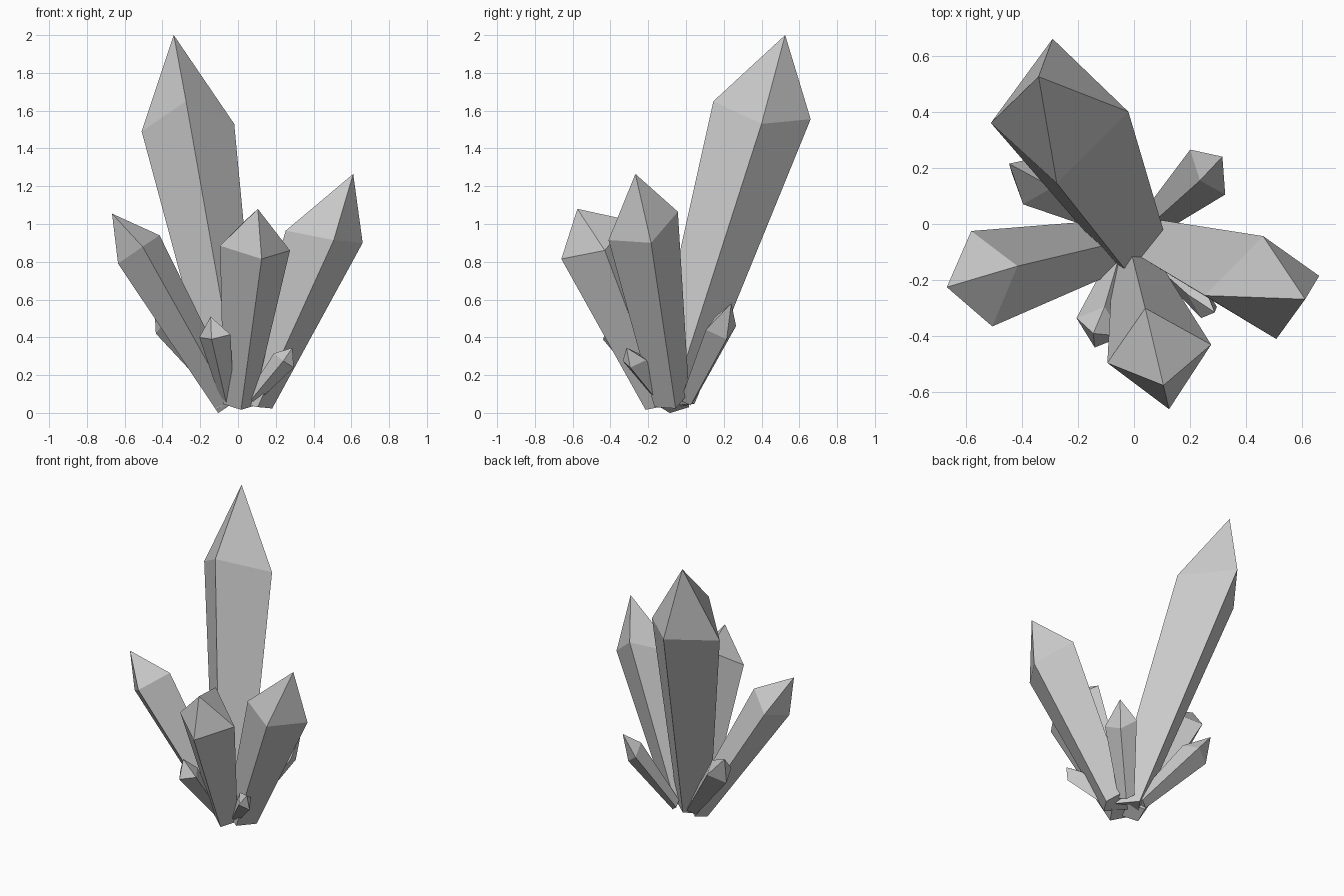
import bpy
import bmesh
from mathutils import Vector

if "Cube" in bpy.data.objects:
    bpy.data.objects.remove(bpy.data.objects["Cube"])


def crystal(name, tip, ring, foot, taper=0.5):
    """Four-sided crystal: pointed cap, shoulder ring and a narrower foot."""
    ring = [Vector(p) for p in ring]
    if len(ring) == 3:                       # complete the parallelogram
        ring.append(ring[0] + ring[2] - ring[1])
    mid = sum(ring, Vector()) / 4
    bm = bmesh.new()
    top = bm.verts.new(tip)
    upper = [bm.verts.new(p) for p in ring]
    lower = [bm.verts.new(Vector(foot) + (p - mid) * taper) for p in ring]
    for i in range(4):
        j = (i + 1) % 4
        bm.faces.new((upper[i], upper[j], top))
        bm.faces.new((lower[i], lower[j], upper[j], upper[i]))
    bm.faces.new(lower[::-1])
    bmesh.ops.recalc_face_normals(bm, faces=bm.faces)
    mesh = bpy.data.meshes.new(name)
    bm.to_mesh(mesh)
    bm.free()
    bpy.context.collection.objects.link(bpy.data.objects.new(name, mesh))


# Tall leaning crystal
crystal("tall_crystal", (-.34, .525, 2.0),
        [(-.51, .36, 1.49), (-.275, .145, 1.65), (-.02, .40, 1.53), (-.29, .66, 1.555)],
        (0, -.083, .05), .48)

# Three medium crystals around it
crystal("left_crystal", (-.667, -.225, 1.055),
        [(-.58, -.025, .85), (-.415, -.15, .94), (-.505, -.365, .88), (-.635, -.22, .79)],
        (-.052, -.07, .038), .52)
crystal("front_crystal", (.105, -.575, 1.08),
        [(-.095, -.495, .885), (.04, -.30, 1.02), (.275, -.43, .86), (.125, -.66, .815)],
        (0, -.135, .05), .42)
crystal("right_crystal", (.61, -.268, 1.265),
        [(.46, -.043, 1.065), (.66, -.185, .90), (.507, -.41, .915), (.253, -.255, .965)],
        (.086, -.074, .054), .5)

# Small crystals filling the gaps
crystal("small_back_right_crystal", (.315, .24, .58),
        [(.20, .265, .46), (.235, .155, .51), (.325, .105, .44)], (.07, .01, .07))
crystal("small_back_left_crystal", (-.445, .215, .60),
        [(-.395, .07, .47), (-.29, .13, .52), (-.33, .24, .47)], (-.05, 0, .07))
crystal("small_front_left_crystal", (-.145, -.39, .51),
        [(-.205, -.335, .40), (-.14, -.44, .39), (-.04, -.40, .415)], (-.055, -.13, .06), .4)
crystal("small_front_right_crystal", (.288, -.315, .345),
        [(.19, -.25, .315), (.24, -.335, .275), (.295, -.295, .24)], (.07, -.13, .07))
